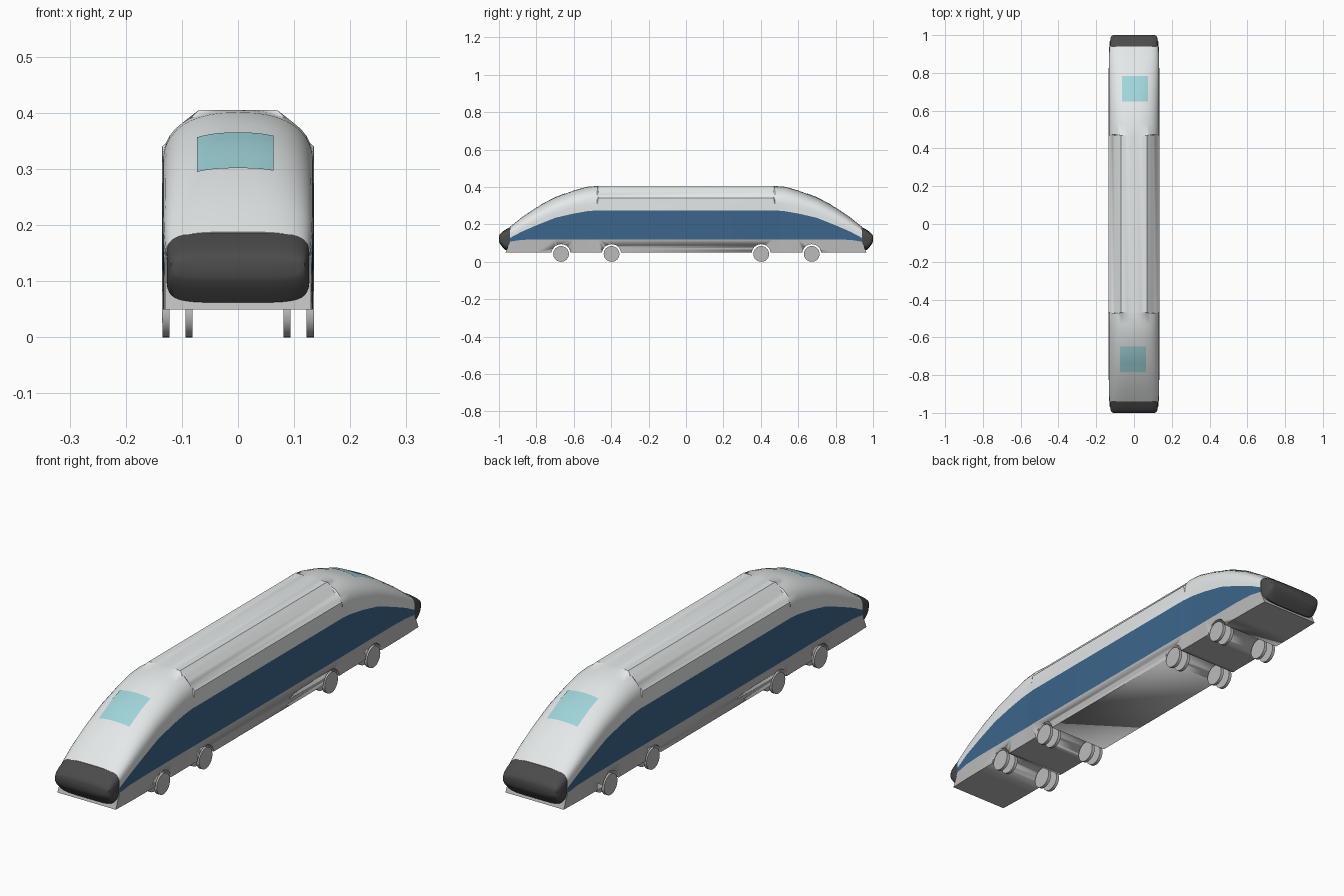
import bpy, bmesh, math
from mathutils import Matrix

if "Cube" in bpy.data.objects:
    bpy.data.objects.remove(bpy.data.objects["Cube"])


def material(name, color):
    m = bpy.data.materials.new(name)
    m.diffuse_color = color
    m.use_nodes = True
    m.node_tree.nodes["Principled BSDF"].inputs["Base Color"].default_value = m.diffuse_color
    return m


WHITE = material("light_paint", (0.78, 0.81, 0.81, 1))
BLUE = material("blue_paint", (0.045, 0.13, 0.26, 1))
BLACK = material("dark_trim", (0.07, 0.07, 0.07, 1))
GLASS = material("teal_glass", (0.35, 0.66, 0.70, 1))
GREY = material("grey_skirt", (0.5, 0.5, 0.5, 1))


def finish(name, bm, mats=(), angle=30):
    bmesh.ops.recalc_face_normals(bm, faces=bm.faces)
    me = bpy.data.meshes.new(name)
    bm.to_mesh(me)
    bm.free()
    ob = bpy.data.objects.new(name, me)
    bpy.context.collection.objects.link(ob)
    for m in mats:
        me.materials.append(m)
    bpy.ops.object.select_all(action='DESELECT')
    ob.select_set(True)
    bpy.context.view_layer.objects.active = ob
    bpy.ops.object.shade_smooth_by_angle(angle=math.radians(angle))
    return ob


# nose stations: y, half width, blue bottom, blue top, shoulder, roof, roundness
STATIONS = [
    (0.475, 0.134, 0.120, 0.275, 0.310, 0.405, 2.4),
    (0.53, 0.134, 0.120, 0.270, 0.305, 0.401, 2.4),
    (0.60, 0.134, 0.120, 0.258, 0.290, 0.381, 2.4),
    (0.70, 0.134, 0.120, 0.235, 0.260, 0.343, 2.5),
    (0.80, 0.134, 0.120, 0.195, 0.215, 0.290, 2.6),
    (0.88, 0.133, 0.117, 0.160, 0.175, 0.236, 2.9),
    (0.94, 0.130, 0.108, 0.128, 0.140, 0.188, 3.3),
]
K = 10  # arc steps per half


def nose_half(st):
    y, w, lo, blue, sh, top, n = st
    pts = [(w, 0.05), (w, lo), (w, blue)]
    for j in range(K + 1):
        a = j / K * math.pi / 2
        c, s = max(math.cos(a), 0), math.sin(a)
        pts.append((w * c ** (2 / n) if j < K else 0, sh + (top - sh) * s ** (2 / n)))
    return pts


def middle_half():
    pts = [(0.135, 0.05), (0.135, 0.12), (0.135, 0.275)]
    for j in range(K + 1):
        if j <= 6:
            pts.append((0.135 - 0.065 * j / 6, 0.34 + 0.065 * j / 6))
        else:
            pts.append((0.07 * (K - j) / (K - 6), 0.405))
    return pts


# body shell: chamfered middle with two rounded noses
sections = [(-s[0], nose_half(s)) for s in reversed(STATIONS)]
sections += [(-0.468, middle_half()), (0.468, middle_half())]
sections += [(s[0], nose_half(s)) for s in STATIONS]
bm = bmesh.new()
rings = []
for y, half in sections:
    full = half + [(-x, z) for x, z in reversed(half[:-1])]
    ring = []
    for x, z in full:
        yy = math.copysign(0.965, y) if abs(y) == 0.94 and z == 0.05 else y
        ring.append(bm.verts.new((x, yy, z)))
    rings.append(ring)
N = len(rings[0])
for a, b in zip(rings, rings[1:]):
    for i in range(N):
        j = (i + 1) % N
        f = bm.faces.new((a[i], a[j], b[j], b[i]))
        f.material_index = 0 if i in (0, N - 2, N - 1) else 2 if i in (1, N - 3) else 1
for r in (rings[0], rings[-1]):
    bm.faces.new((r[0], r[1], r[N - 2], r[N - 1]))
    bm.faces.new(r[1:N - 1])
body = finish("train_body", bm, (GREY, WHITE, BLUE))


def x_cylinder(bm, x0, x1, y, z, r, seg):
    mat = Matrix.Translation(((x0 + x1) / 2, y, z)) @ Matrix.Rotation(math.pi / 2, 4, 'Y')
    bmesh.ops.create_cone(bm, cap_ends=True, segments=seg, radius1=r, radius2=r,
                          depth=abs(x1 - x0), matrix=mat)


# wheel arches cut right across the underside
AXLES = (-0.668, -0.398, 0.402, 0.672)
bm = bmesh.new()
for y in AXLES:
    x_cylinder(bm, -0.2, 0.2, y, 0.043, 0.051, 32)
cutter = finish("arch_cutter", bm)
cutter.hide_render = True
mod = body.modifiers.new("arches", 'BOOLEAN')
mod.operation = 'DIFFERENCE'
mod.solver = 'EXACT'
mod.object = cutter
bpy.context.view_layer.objects.active = body
bpy.ops.object.modifier_apply(modifier=mod.name)
bpy.data.objects.remove(cutter)

# paired wheel discs
for k, y in enumerate(AXLES):
    bm = bmesh.new()
    for s in (-1, 1):
        x_cylinder(bm, s * 0.122, s * 0.135, y, 0.042, 0.042, 32)
        x_cylinder(bm, s * 0.081, s * 0.094, y, 0.042, 0.042, 32)
    finish(f"wheels_{k + 1}", bm, (GREY,))

# dark nose caps: y, half width, bottom, top
CAP = [(0.938, 0.128, 0.063, 0.187), (0.965, 0.127, 0.062, 0.172),
       (0.985, 0.124, 0.083, 0.158), (0.996, 0.119, 0.099, 0.147), (1.0, 0.110, 0.108, 0.138)]
for name, s in (("front_nose_cap", -1), ("rear_nose_cap", 1)):
    bm = bmesh.new()
    rings = []
    for y, w, lo, hi in CAP:
        ring = []
        for i in range(40):
            a = 2 * math.pi * (i + 0.5) / 40
            c, q = math.cos(a), math.sin(a)
            x = w * math.copysign(abs(c) ** 0.42, c)
            z = (lo + hi) / 2 + (hi - lo) / 2 * math.copysign(abs(q) ** 0.42, q)
            ring.append(bm.verts.new((x, s * y, z)))
        rings.append(ring)
    for a, b in zip(rings, rings[1:]):
        for i in range(40):
            bm.faces.new((a[i], a[i - 1], b[i - 1], b[i]))
    bm.faces.new(rings[0])
    bm.faces.new(rings[-1])
    finish(name, bm, (BLACK,), 40)


def nose_height(x, y):
    for a, b in zip(STATIONS, STATIONS[1:]):
        if a[0] <= y <= b[0]:
            t = (y - a[0]) / (b[0] - a[0])
            _, w, _, _, sh, top, n = [p + (q - p) * t for p, q in zip(a, b)]
            return sh + (top - sh) * (1 - (abs(x) / w) ** n) ** (1 / n)


# windscreens following the nose surface
for name, s in (("front_windscreen", -1), ("rear_windscreen", 1)):
    bm = bmesh.new()
    grid = []
    for y in (0.648, 0.675, 0.70, 0.74, 0.783):
        row = []
        for i in range(13):
            x = -0.063 + 0.136 * i / 12
            row.append(bm.verts.new((s * x, s * y, nose_height(x, y) + 0.0025)))
        grid.append(row)
    for a, b in zip(grid, grid[1:]):
        for i in range(12):
            bm.faces.new((a[i], a[i + 1], b[i + 1], b[i]))
    for f in bm.faces:
        f.normal_update()
    ob = finish(name, bm, (GLASS,))
    if ob.data.polygons[0].normal.z < 0:
        ob.data.flip_normals()
